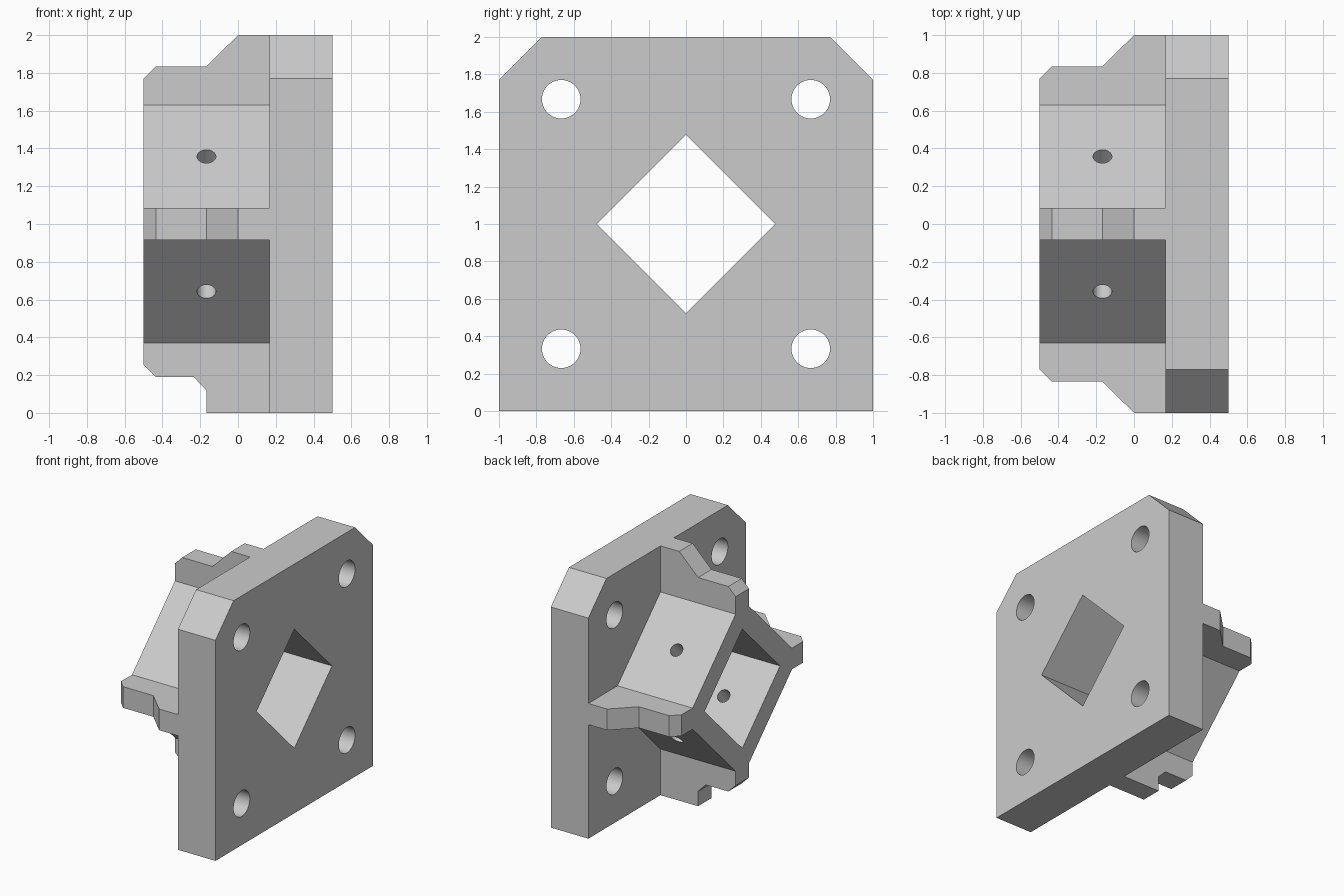
import bpy
import bmesh
from math import cos, sin, pi, radians
from mathutils import Matrix, Vector

cube = bpy.data.objects.get("Cube")
if cube:
    bpy.data.objects.remove(cube, do_unlink=True)

metal = bpy.data.materials.new("plain_grey")
metal.use_nodes = True
metal.diffuse_color = (0.6, 0.6, 0.6, 1)
metal.node_tree.nodes["Principled BSDF"].inputs["Base Color"].default_value = metal.diffuse_color

BACK, INNER, OUTER = -0.5, 0.167, 0.5   # boss end, plate inner face, plate outer face
EMBED = 0.3                             # depth the boss parts run into the plate
RIB = 0.085                             # half width of a rib
CENTRE = Matrix.Translation((0, 0, 1))


def prism(name, profile, depth, place):
    """Extrude a closed 2D profile along local z, then place it."""
    bm = bmesh.new()
    base = bm.faces.new([bm.verts.new((u, v, 0)) for u, v in profile])
    top = bmesh.ops.extrude_face_region(bm, geom=[base])["geom"]
    bmesh.ops.translate(bm, vec=(0, 0, depth),
                        verts=[g for g in top if isinstance(g, bmesh.types.BMVert)])
    bmesh.ops.transform(bm, matrix=place, verts=bm.verts)
    bmesh.ops.recalc_face_normals(bm, faces=bm.faces)
    mesh = bpy.data.meshes.new(name)
    bm.to_mesh(mesh)
    bm.free()
    mesh.materials.append(metal)
    obj = bpy.data.objects.new(name, mesh)
    bpy.context.collection.objects.link(obj)
    return obj


def ring(radius, count):
    return [(radius * cos(2 * pi * i / count), radius * sin(2 * pi * i / count))
            for i in range(count)]


def along_x(x, y=0, z=0):
    """Profile (u, v) becomes (y, z); depth runs along +x."""
    axes = Matrix(((0, 0, 1, 0), (1, 0, 0, 0), (0, 1, 0, 0), (0, 0, 0, 1)))
    return CENTRE @ Matrix.Translation((x, y, z)) @ axes


def combine(body, tool, operation):
    mod = body.modifiers.new(operation, 'BOOLEAN')
    mod.operation, mod.solver, mod.object = operation, 'EXACT', tool
    bpy.context.view_layer.objects.active = body
    bpy.ops.object.modifier_apply(modifier=mod.name)
    bpy.data.objects.remove(tool, do_unlink=True)


# Square plate with its two upper corners clipped
body = prism("mounting_flange",
             [(-1, -1), (1, -1), (1, 0.77), (0.77, 1), (-0.77, 1), (-1, 0.77)],
             OUTER - INNER, along_x(INNER))

# Diamond socket boss
combine(body, prism("boss", ring(0.715, 4), EMBED - BACK, along_x(BACK)), 'UNION')

# Four corner ribs; the lower one has a stepped foot
sloped = [(0, 1), (-0.167, 0.835), (-0.435, 0.835), (BACK, 0.77)]
stepped = [(-0.167, 1), (-0.167, 0.88), (-0.235, 0.81), (-0.435, 0.81), (BACK, 0.745)]
for turn in range(4):
    edge = stepped if turn == 2 else sloped
    profile = [(BACK, 0.55), (EMBED, 0.55), (EMBED, 1)] + edge
    place = (CENTRE @ Matrix.Rotation(turn * pi / 2, 4, 'X')
             @ Matrix.Translation((0, RIB, 0)) @ Matrix.Rotation(pi / 2, 4, 'X'))
    combine(body, prism("rib", profile, 2 * RIB, place), 'UNION')

# Diamond opening right through
combine(body, prism("opening", ring(0.478, 4), 2, along_x(-1)), 'DIFFERENCE')

# Bolt holes in the plate corners
for y in (-0.667, 0.667):
    for z in (-0.667, 0.667):
        combine(body, prism("bolt_hole", ring(0.103, 40), 0.7, along_x(0, y, z)), 'DIFFERENCE')

# Pin holes through the four boss walls
for turn in range(4):
    place = (CENTRE @ Matrix.Rotation(pi / 4 + turn * pi / 2, 4, 'X')
             @ Matrix.Translation((-0.167, 0, 0.2)))
    combine(body, prism("pin_hole", ring(0.05, 32), 0.5, place), 'DIFFERENCE')

# Merge coplanar leftovers and shade the round holes smooth
bm = bmesh.new()
bm.from_mesh(body.data)
bmesh.ops.remove_doubles(bm, verts=bm.verts, dist=0.0002)
bmesh.ops.dissolve_limit(bm, angle_limit=radians(1), verts=bm.verts, edges=bm.edges)
bm.to_mesh(body.data)
bm.free()
bpy.ops.object.select_all(action='DESELECT')
body.select_set(True)
bpy.context.view_layer.objects.active = body
bpy.ops.object.shade_smooth_by_angle(angle=radians(30))
